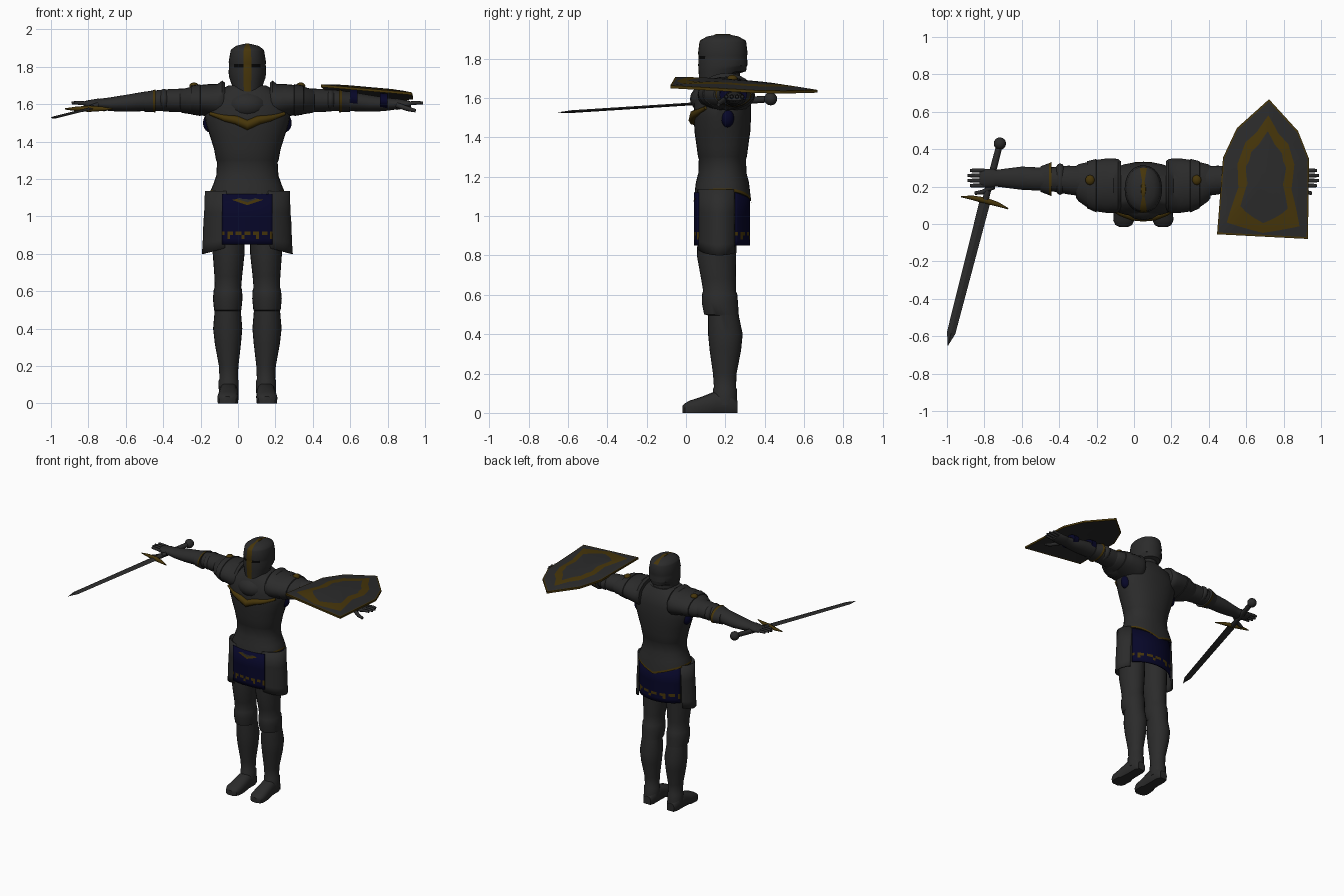
import bpy, bmesh, math
from mathutils import Vector

if "Cube" in bpy.data.objects:
    bpy.data.objects.remove(bpy.data.objects["Cube"])

CX = 0.05  # body mid-plane


def mat(name, col):
    m = bpy.data.materials.new(name)
    m.diffuse_color = (*col, 1)
    m.use_nodes = True
    m.node_tree.nodes["Principled BSDF"].inputs["Base Color"].default_value = m.diffuse_color
    return m


STEEL = mat("dark steel", (0.024, 0.024, 0.024))
GOLD = mat("old gold", (0.062, 0.036, 0.003))
BLUE = mat("navy cloth", (0.002, 0.002, 0.022))
BLACK = mat("black slit", (0.002, 0.002, 0.002))
MATS = [STEEL, GOLD, BLUE, BLACK]
S, G, B, K = range(4)


def finish(name, bm, smooth=35):
    bmesh.ops.recalc_face_normals(bm, faces=bm.faces)
    me = bpy.data.meshes.new(name)
    bm.to_mesh(me)
    bm.free()
    for m in MATS:
        me.materials.append(m)
    ob = bpy.data.objects.new(name, me)
    bpy.context.collection.objects.link(ob)
    bpy.ops.object.select_all(action='DESELECT')
    ob.select_set(True)
    bpy.context.view_layer.objects.active = ob
    bpy.ops.object.shade_smooth_by_angle(angle=math.radians(smooth))
    return ob


def loft(name, rings, axis='z', paint=S, n=24, power=2.0, warp=None):
    """Rings are (t, a, b, ra, rb); paint is a colour or rule(ring, side)."""
    bm = bmesh.new()
    rows = []
    for i, (t, a, b, ra, rb) in enumerate(rings):
        row = []
        for k in range(n):
            th = 2 * math.pi * k / n
            c, s = math.cos(th), math.sin(th)
            u = a + ra * math.copysign(abs(c) ** (2 / power), c)
            v = b + rb * math.copysign(abs(s) ** (2 / power), s)
            p = {'x': (t, u, v), 'y': (u, t, v), 'z': (u, v, t)}[axis]
            row.append(bm.verts.new(warp(i, *p) if warp else p))
        rows.append(row)
    for i in range(len(rows) - 1):
        for k in range(n):
            j = (k + 1) % n
            f = bm.faces.new((rows[i][k], rows[i][j], rows[i + 1][j], rows[i + 1][k]))
            f.material_index = paint(i, k) if callable(paint) else paint
    for row in (rows[0], rows[-1]):
        f = bm.faces.new(row)
        f.material_index = S if callable(paint) else paint
    return finish(name, bm)


def panel(name, a0, a1, rx, ry, zs, paint, cy=0.17, drop=None, flare=0, n=18):
    """Curved hanging sheet around the hips between two angles."""
    bm = bmesh.new()
    rows = []
    for i, z in enumerate(zs):
        row, t = [], i / (len(zs) - 1)
        for k in range(n + 1):
            th = math.radians(a0 + (a1 - a0) * k / n)
            zz = z + (drop(th) * t if drop else 0)
            row.append(bm.verts.new((CX + (rx + flare * t) * math.cos(th), cy + ry * math.sin(th), zz)))
        rows.append(row)
    for i in range(len(rows) - 1):
        for k in range(n):
            f = bm.faces.new((rows[i][k], rows[i][k + 1], rows[i + 1][k + 1], rows[i + 1][k]))
            f.material_index = paint(i, k)
    ob = finish(name, bm)
    mod = ob.modifiers.new("thickness", 'SOLIDIFY')
    mod.thickness = 0.01
    mod.offset = 0


def ball(name, loc, r, m):
    bm = bmesh.new()
    bmesh.ops.create_uvsphere(bm, u_segments=16, v_segments=10, radius=1)
    for v in bm.verts:
        v.co = Vector(loc) + Vector([c * q for c, q in zip(v.co, r)])
    for f in bm.faces:
        f.material_index = m
    return finish(name, bm, 60)


def tube(name, pts, depth, m):
    """Tapered tube through (x, y, z, radius factor) points."""
    cu = bpy.data.curves.new(name, 'CURVE')
    cu.dimensions = '3D'
    cu.bevel_depth, cu.bevel_resolution, cu.use_fill_caps = depth, 2, True
    sp = cu.splines.new('POLY')
    sp.points.add(len(pts) - 1)
    for p, (x, y, z, r) in zip(sp.points, pts):
        p.co, p.radius = (x, y, z, 1), r
    cu.materials.append(MATS[m])
    ob = bpy.data.objects.new(name, cu)
    bpy.context.collection.objects.link(ob)


# Breastplate and flared waist with a pointed gold hem
def hem(i, x, y, z):
    return (x, y, z - (0.065 * max(0, 1 - abs(x - CX) / 0.19) if i < 2 else 0))


torso = [(1.125, .198, .148), (1.14, .196, .146), (1.17, .183, .135), (1.22, .166, .122),
         (1.29, .162, .120), (1.30, .167, .124), (1.36, .178, .132), (1.43, .20, .142),
         (1.50, .222, .145), (1.58, .235, .145), (1.65, .20, .13), (1.70, .10, .095)]
loft("breastplate", [(z, CX, .185, rx, ry) for z, rx, ry in torso],
     paint=lambda i, k: G if i == 0 else S, n=32, power=2.2, warp=hem)

# Neck guard and chest ornament
ball("neck_guard", (CX, .125, 1.595), (.12, .105, .08), S)
loft("neck", [(1.6, CX, .19, .085, .085), (1.76, CX, .19, .075, .085)])
tube("chest_collar", [(CX + d, y, z, r) for d, y, z, r in
     [(-.20, .10, 1.55, .5), (-.12, .06, 1.525, 1), (-.06, .042, 1.515, 1.3), (0, .04, 1.488, 1.5),
      (.06, .042, 1.515, 1.3), (.12, .06, 1.525, 1), (.20, .10, 1.55, .5)]], .018, G)


# Great helm with gold centre strip and dark eye slits
def helm_paint(i, k):
    d = abs(k - 23.5)
    if d < 1 or (i > 6 and k in (7, 8)):
        return G
    return K if i == 3 and d < 4 else S


def helm_edge(i, x, y, z):
    return (x, y, z + (.09 * min(1, max(0, (y - .09) / .16)) if i == 0 else
                       .035 * max(0, (y - .15) / .16) if i == 1 else 0))


helm = [(1.645, .078, .118), (1.735, .097, .123), (1.765, .1, .125), (1.797, .099, .124),
        (1.814, .098, .123), (1.825, .100, .126), (1.883, .090, .119), (1.893, .086, .114),
        (1.912, .06, .08), (1.922, .02, .03)]
loft("helm", [(z, CX, .187, rx, ry) for z, rx, ry in helm], paint=helm_paint, n=32, power=2.15, warp=helm_edge)
loft("helm_crown_strip", [(1.917, CX, .187, .018, .05), (1.924, CX, .187, .012, .035)], paint=G, n=12)
bpy.context.object.data.polygons[-1].material_index = G


# Hip cloths and side plates
def cloth_paint(i, k):
    return G if (i == 2 and k % 3 != 1) or (i == 3 and k % 5 == 2) else B


cloth_z = [1.12, 1.0, .92, .90, .88, .85]
panel("back_cloth", 30, 150, .20, .150, cloth_z, cloth_paint)
panel("front_cloth", 239, 301, .26, .124, cloth_z, cloth_paint)
for s, a in ((-1, 142), (1, 398)):
    panel("side_plate", a, a - s * 98, .222, .122, [1.135, 1.03, 1.0, .9, .86], lambda i, k: S,
          drop=lambda th: -.06 * abs(math.cos(th)), flare=.016)
loft("hips", [(1.0, CX, .175, .15, .09), (1.14, CX, .18, .19, .11)])

for s in (-1, 1):
    side = "left" if s > 0 else "right"
    X = lambda d: CX + s * d

    # Legs with stepped knee plates and greaves
    leg = [(1.12, .10, .165, .085, .098), (.95, .10, .160, .085, .098), (.80, .10, .155, .085, .10),
           (.68, .102, .165, .074, .088), (.62, .104, .17, .071, .083), (.605, .104, .171, .076, .089),
           (.56, .105, .172, .079, .092), (.50, .105, .18, .073, .088), (.495, .105, .19, .070, .078),
           (.40, .105, .20, .078, .088), (.32, .104, .20, .07, .08), (.20, .10, .197, .052, .06),
           (.13, .10, .198, .049, .056), (.12, .10, .198, .054, .061), (.04, .10, .20, .052, .06)]
    loft(side + "_leg", [(z, X(d), y, rx, ry) for z, d, y, rx, ry in leg])
    foot = [(.262, .10, .03, .03, .03), (.23, .10, .05, .05, .055), (.15, .10, .05, .05, .06),
            (.08, .102, .035, .055, .047), (.02, .105, .03, .056, .033), (-.005, .105, .025, .045, .024),
            (-.017, .105, .022, .022, .015)]
    loft(side + "_foot", [(y, X(d), z, rx, rz) for y, d, z, rx, rz in foot], 'y', n=16, power=2.5,
         warp=lambda i, x, y, z: (x, y, 0 if z < .018 else z))

    # Layered shoulder plates with raised collar lip
    sh = [(.12, .205, 1.615, .13, .10), (.135, .205, 1.62, .142, .106), (.16, .205, 1.615, .146, .092),
          (.20, .205, 1.62, .145, .088), (.25, .205, 1.622, .138, .081), (.252, .205, 1.622, .143, .085),
          (.30, .21, 1.622, .126, .077), (.302, .21, 1.62, .12, .073), (.345, .22, 1.617, .10, .064),
          (.36, .225, 1.617, .085, .058)]
    loft(side + "_shoulder", [(X(d), y, z, ry, rz) for d, y, z, ry, rz in sh], 'x')
    ball(side + "_shoulder_stud", (X(.285), .235, 1.698), (.025, .027, .018), G)
    ball(side + "_armpit_cloth", (X(.20), .21, 1.50), (.037, .035, .05), B)

    # Arm, elbow cuff and gauntlet
    arm = [(.30, .225, 1.62, .08, .064), (.40, .235, 1.62, .077, .062), (.47, .238, 1.62, .066, .056),
           (.55, .24, 1.615, .062, .052), (.65, .245, 1.605, .062, .045), (.73, .245, 1.60, .052, .037),
           (.79, .245, 1.60, .044, .029), (.80, .245, 1.60, .05, .03), (.86, .245, 1.60, .05, .02),
           (.875, .245, 1.60, .045, .014)]
    loft(side + "_arm", [(X(d), y, z, ry, rz) for d, y, z, ry, rz in arm], 'x')
    cuff = [(.49, .24, 1.617, .092, .062), (.505, .24, 1.616, .085, .058), (.55, .24, 1.612, .068, .053)]
    loft(side + "_cuff", [(X(d), y, z, ry, rz) for d, y, z, ry, rz in cuff], 'x',
         paint=lambda i, k: G if i == 0 else S)
    ball(side + "_elbow_plate", (X(.445), .24, 1.622), (.035, .085, .06), S)
    for j in range(4):
        y = .205 + j * .027
        end = .945 - .012 * abs(j - 1.5)
        tube(side + "_finger", [(X(.85), y, 1.603, 1), (X(.91), y, 1.608, .95), (X(end), y, 1.606, .7)], .011, S)
    tube(side + "_thumb", [(X(.80), .20, 1.595, 1.1), (X(.86), .17, 1.575, 1), (X(.90), .165, 1.565, .7)], .013, S)

# Shield: closed plate with gold rim and gold inner band
outline = [(.444, -.055), (.476, .355), (.55, .513), (.722, .667), (.877, .497), (.936, .348), (.93, -.08)]
pts = []
for (x0, y0), (x1, y1) in zip(outline, outline[1:] + outline[:1]):
    pts += [(x0 + (x1 - x0) * q / 6, y0 + (y1 - y0) * q / 6) for q in range(6)]
# Band edges as scale at each outline corner and edge middle
OUTER = [.80, .60, .66, .68, .70, .70, .79, .70, .70, .68, .66, .60, .80, .94]
INNER = [.52, .40, .47, .46, .50, .51, .58, .51, .50, .46, .47, .40, .52, .78]


def shield_row(bm, sc, dz):
    row = []
    for i, (px, py) in enumerate(pts):
        k = sc
        if isinstance(sc, list):
            q, r = divmod(i, 3)
            k = sc[q] + (sc[(q + 1) % 14] - sc[q]) * r / 3
        x, y = .705 + (px - .705) * k, .26 + (py - .26) * k
        z = 1.688 - .09 * (x - .45) - .055 * (y - .25) + .024 * (1 - k * k) + dz
        row.append(bm.verts.new((x, y, z)))
    return row


bm = bmesh.new()
levels = [(.02, 0), (.25, 0), (INNER, 0), (OUTER, 0), (.97, 0), (1, 0), (1, -.014), (.97, -.014), (.5, -.014), (.02, -.014)]
rows = [shield_row(bm, *lv) for lv in levels]
for i in range(len(rows) - 1):
    for k in range(len(pts)):
        j = (k + 1) % len(pts)
        f = bm.faces.new((rows[i][k], rows[i][j], rows[i + 1][j], rows[i + 1][k]))
        f.material_index = G if i in (2, 4, 5, 6) else S
bm.faces.new(rows[0])
bm.faces.new(rows[-1])
finish("shield", bm)
for x, z, r in ((.62, 1.632, .05), (.78, 1.618, .042)):
    loft("shield_strap", [(x - .02, .24, z, .07, r), (x + .02, .24, z - .003, .07, r)], 'x', B)

# Sword along a line from pommel to tip
P0, P1 = Vector((-.717, .43, 1.595)), Vector((-.995, -.65, 1.526))
D = (P1 - P0).normalized()
W = Vector((-D.y, D.x, 0)).normalized()
L = (P1 - P0).length
at = lambda t, w=0, up=0: P0 + D * t + W * w + Vector((0, 0, up))
ball("sword_pommel", P0, (.033, .033, .033), S)
tube("sword_grip", [(*at(0), 1), (*at(.15), 1.1), (*at(.31), 1)], .017, S)
tube("sword_guard", [(*at(.315 + o, w), r) for w, o, r in
     [(-.13, .012, .3), (-.07, .003, 1), (0, 0, 1.4), (.07, .003, 1), (.13, .012, .3)]], .012, G)
bm = bmesh.new()
prev = None
for t, w in ((.31, .029), (L - .07, .023), (L, .001)):
    h = .007 if t < L - .01 else .001
    row = [bm.verts.new(at(t, *q)) for q in ((-w, 0), (0, h), (w, 0), (0, -h))]
    if prev:
        for k in range(4):
            bm.faces.new((prev[k], prev[(k + 1) % 4], row[(k + 1) % 4], row[k]))
    else:
        bm.faces.new(row)
    prev = row
bm.faces.new(prev)
finish("sword_blade", bm, 5)
